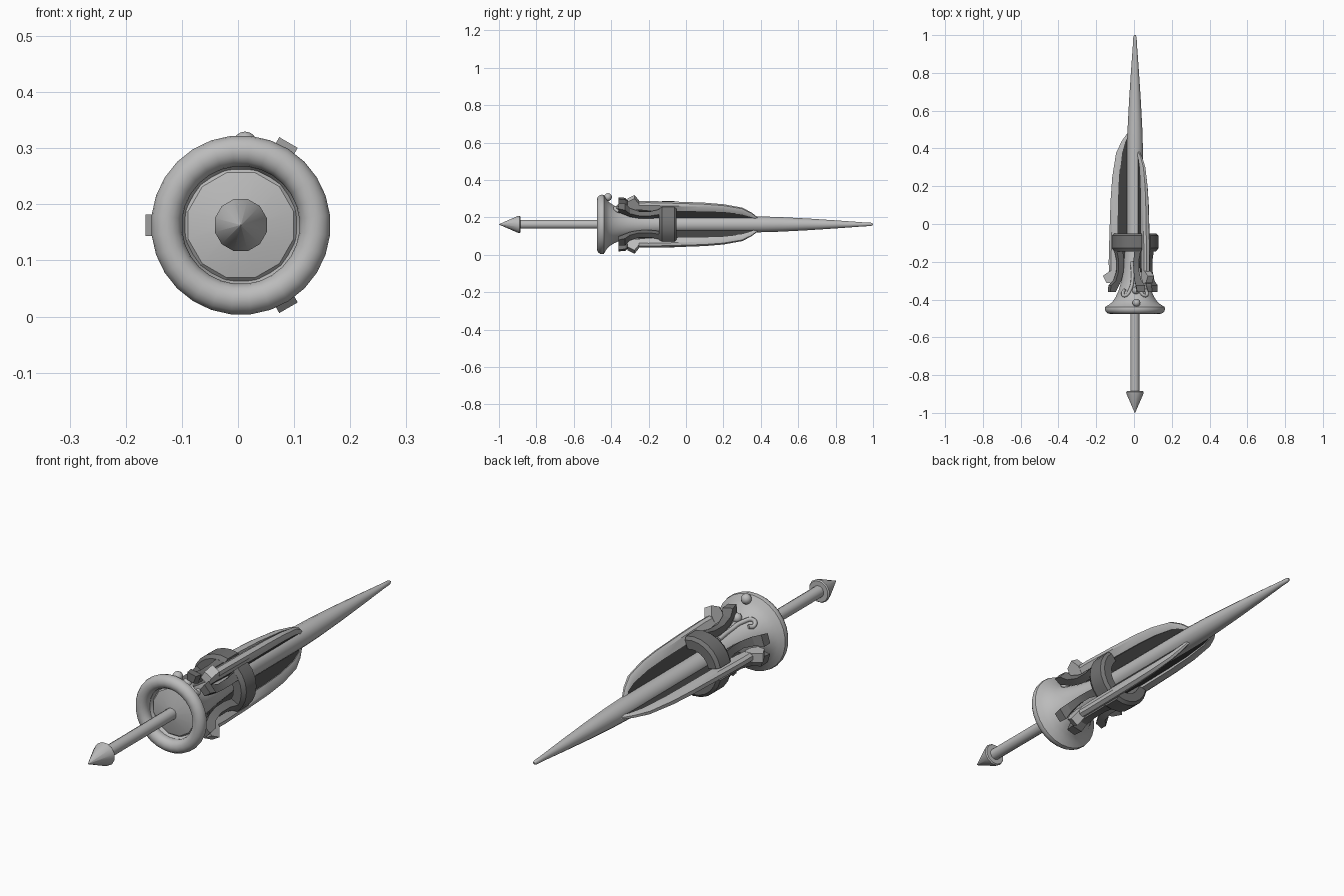
import bpy, bmesh
from math import sin, cos, pi, radians

cube = bpy.data.objects.get("Cube")
if cube:
    bpy.data.objects.remove(cube, do_unlink=True)

AX, AZ = 0.005, 0.163  # long axis of the lance


def material(name, value):
    m = bpy.data.materials.new(name)
    m.use_nodes = True
    colour = (value, value, value, 1)
    m.diffuse_color = colour
    m.node_tree.nodes["Principled BSDF"].inputs["Base Color"].default_value = colour
    return m


LIGHT = material("light_grey", 0.5)
MID = material("mid_grey", 0.17)
DARK = material("dark_grey", 0.05)


def polar(deg, r, y, side=0.0):
    """Point at an angle and radius round the axis, shifted sideways by side."""
    a = radians(deg)
    return (AX + r * cos(a) - side * sin(a), y, AZ + r * sin(a) + side * cos(a))


def loft(name, sections, mat, smooth=35):
    """Skin a row of equal closed sections and cap both ends."""
    bm = bmesh.new()
    rows = [[bm.verts.new(p) for p in s] for s in sections]
    n = len(rows[0])
    for a, b in zip(rows, rows[1:]):
        for i in range(n):
            j = (i + 1) % n
            bm.faces.new((a[i], a[j], b[j], b[i]))
    bm.faces.new(rows[0])
    bm.faces.new(rows[-1])
    bmesh.ops.recalc_face_normals(bm, faces=bm.faces)
    me = bpy.data.meshes.new(name)
    bm.to_mesh(me)
    bm.free()
    me.materials.append(mat)
    if smooth:
        for f in me.polygons:
            f.use_smooth = True
        me.set_sharp_from_angle(angle=radians(smooth))
    ob = bpy.data.objects.new(name, me)
    bpy.context.collection.objects.link(ob)
    return ob


def lathe(name, profile, sides, mat=LIGHT, smooth=35):
    rows = [[polar(360 * (i + 0.5) / sides, r, y) for i in range(sides)]
            for y, r in profile]
    return loft(name, rows, mat, smooth)


# Shaft, rear rod and its pointed end
lathe("shaft", [(-0.3, 0.045), (0.0, 0.043), (0.4, 0.043), (0.5, 0.04), (0.65, 0.032),
                (0.8, 0.022), (0.95, 0.011), (0.99, 0.009), (1.0, 0.004)], 16)
lathe("rear_rod", [(-0.9, 0.024), (-0.4, 0.024)], 12)
lathe("rod_point", [(-1.0, 0.001), (-0.9, 0.046), (-0.89, 0.048), (-0.885, 0.044),
                    (-0.885, 0.02)], 12)

# Flared guard with rounded rim, and the recessed plate inside it
rim = [(-0.449 - 0.027 * sin(t * pi / 8), 0.1325 - 0.0275 * cos(t * pi / 8))
       for t in range(-1, 10)]
lathe("flared_guard", [(-0.425, 0.1)] + rim +
      [(-0.425, 0.135), (-0.41, 0.118), (-0.385, 0.102), (-0.35, 0.086),
       (-0.3, 0.072), (-0.22, 0.06), (-0.1, 0.05)], 28)
lathe("guard_plate", [(-0.45, 0.022), (-0.432, 0.097), (-0.42, 0.108)], 12, smooth=20)


# Three fins: a wedge-shaped rim over a thin dark web
FIN = [(0.385, 0.04, 0.025, 0.007), (0.35, 0.071, 0.05, 0.010),
       (0.3, 0.1, 0.068, 0.012), (0.2, 0.12, 0.082, 0.015),
       (0.1, 0.129, 0.087, 0.017), (-0.05, 0.135, 0.09, 0.018),
       (-0.2, 0.139, 0.094, 0.018), (-0.255, 0.138, 0.1, 0.018)]


def make_fin(ang, tag, stretch):
    def fy(y):
        return y * stretch if y > 0 else y
    rows = [[polar(ang, lo, fy(y), -w), polar(ang, lo, fy(y), w),
             polar(ang, hi - 0.012, fy(y), w), polar(ang, hi, fy(y), w * 0.5),
             polar(ang, hi, fy(y), -w * 0.5), polar(ang, hi - 0.012, fy(y), -w)]
            for y, hi, lo, w in FIN]
    loft("fin_rim_" + tag, rows, LIGHT)
    web = [[polar(ang, 0.03, fy(y), -0.006), polar(ang, 0.03, fy(y), 0.006),
            polar(ang, lo + 0.006, fy(y), 0.006), polar(ang, lo + 0.006, fy(y), -0.006)]
           for y, hi, lo, w in FIN]
    loft("fin_web_" + tag, web, DARK, 0)
    # Upturned barb at the rear end of the fin
    outline = [(-0.25, 0.135), (-0.275, 0.17), (-0.312, 0.15),
               (-0.315, 0.118), (-0.285, 0.1), (-0.25, 0.1)]
    loft("fin_barb_" + tag, [[polar(ang, r, y, s) for y, r in outline]
                             for s in (-0.019, 0.019)], LIGHT, 0)


for ang, tag, stretch in ((180, "right", 1.25), (60, "upper_left", 1.0),
                          (-60, "lower_left", 1.0)):
    make_fin(ang, tag, stretch)


# Three clamps between the fins: curved bar with two flared claws
BAR = [(-0.05, 0.075), (-0.05, 0.112), (-0.062, 0.124),
       (-0.128, 0.124), (-0.145, 0.112), (-0.145, 0.075)]
CLAW = [(-0.12, 38, 9, 0.078, 0.117), (-0.19, 34, 8, 0.07, 0.104),
        (-0.25, 34, 8, 0.072, 0.104), (-0.3, 38, 9, 0.083, 0.118),
        (-0.325, 42, 10, 0.095, 0.142), (-0.36, 43, 8, 0.112, 0.145)]


def make_clamp(ang, tag):
    rows = [[polar(ang + d, r, y) for y, r in BAR] for d in range(-48, 49, 16)]
    loft("clamp_bar_" + tag, rows, MID, 20)
    for side, end in ((1, "a"), (-1, "b")):
        rows = [[polar(ang + side * (mid - half), lo, y),
                 polar(ang + side * (mid + half), lo, y),
                 polar(ang + side * (mid + half), hi, y),
                 polar(ang + side * (mid - half), hi, y)]
                for y, mid, half, lo, hi in CLAW]
        loft("clamp_claw_" + tag + "_" + end, rows, MID, 20)


for ang, tag in ((0, "left"), (120, "upper_right"), (240, "lower_right")):
    make_clamp(ang, tag)


# Scrolls and studs on the upper side of the guard
def scroll(name, points, thick):
    cu = bpy.data.curves.new(name, "CURVE")
    cu.dimensions = "3D"
    cu.bevel_depth = thick
    cu.bevel_resolution = 2
    cu.resolution_u = 5
    cu.use_fill_caps = True
    sp = cu.splines.new("BEZIER")
    sp.bezier_points.add(len(points) - 1)
    for bp, (deg, r, y) in zip(sp.bezier_points, points):
        bp.co = polar(deg, r, y)
        bp.handle_left_type = bp.handle_right_type = "AUTO"
    cu.materials.append(LIGHT)
    bpy.context.collection.objects.link(bpy.data.objects.new(name, cu))


for side, tag in ((1, "right"), (-1, "left")):
    scroll("scroll_" + tag, [(90 + side * d, r, y) for d, r, y in (
        (14, 0.066, -0.2), (10, 0.073, -0.29), (16, 0.088, -0.345),
        (32, 0.102, -0.38), (42, 0.096, -0.365), (36, 0.09, -0.345))], 0.009)

for name, r, y, size in (("large_stud", 0.146, -0.417, 0.021),
                         ("small_stud", 0.092, -0.352, 0.02)):
    bpy.ops.mesh.primitive_uv_sphere_add(segments=12, ring_count=8, radius=size,
                                         location=polar(87, r, y))
    ob = bpy.context.object
    ob.name = name
    ob.data.materials.append(LIGHT)
    bpy.ops.object.shade_smooth()
